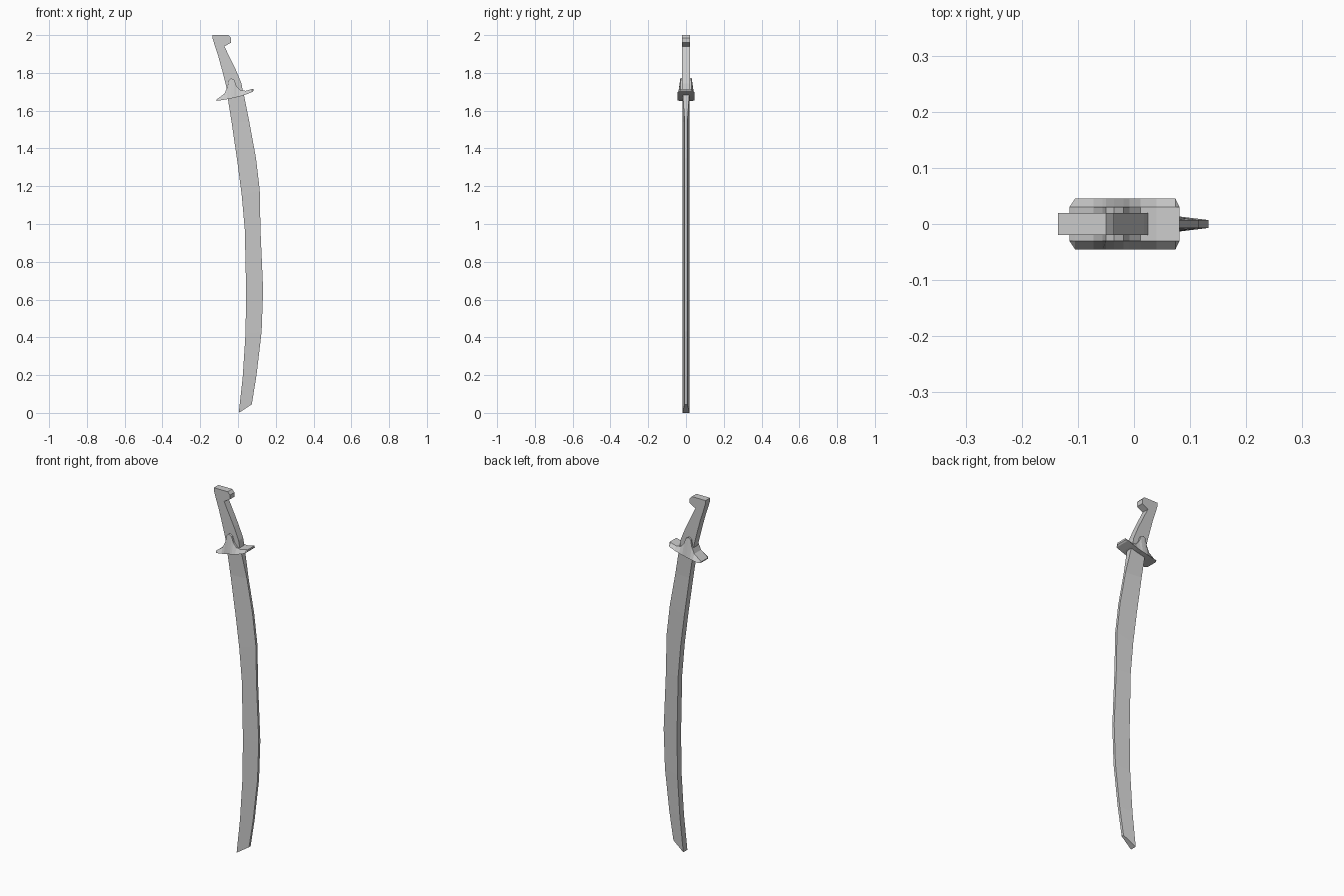
import bpy, bmesh


def loft(name, sections):
    """Skin four-sided sections; each is (xa, za, half_y_a, xb, zb, half_y_b)."""
    bm = bmesh.new()
    rings = []
    for xa, za, wa, xb, zb, wb in sections:
        rings.append([bm.verts.new(p) for p in
                      ((xa, -wa, za), (xb, -wb, zb), (xb, wb, zb), (xa, wa, za))])
    for r, s in zip(rings, rings[1:]):
        for i in range(4):
            j = (i + 1) % 4
            bm.faces.new((r[i], r[j], s[j], s[i]))
    bm.faces.new(rings[0])
    bm.faces.new(rings[-1])
    bmesh.ops.recalc_face_normals(bm, faces=bm.faces)
    mesh = bpy.data.meshes.new(name)
    bm.to_mesh(mesh)
    bm.free()
    obj = bpy.data.objects.new(name, mesh)
    bpy.context.collection.objects.link(obj)
    return obj


# Curved blade: thick inner edge, thin outer edge, (x, z) pairs from guard to tip
T, E = 0.018, 0.007
inner = [(-0.058, 1.69), (-0.034, 1.54), (-0.002, 1.32), (0.020, 1.15), (0.036, 0.97),
         (0.043, 0.65), (0.040, 0.42), (0.025, 0.19), (0.004, 0.0)]
outer = [(0.028, 1.70), (0.060, 1.54), (0.095, 1.35), (0.115, 1.18), (0.119, 0.97),
         (0.133, 0.65), (0.125, 0.43), (0.098, 0.20), (0.073, 0.045)]
loft("blade", [(*a, T, *b, T if i == 0 else E)
               for i, (a, b) in enumerate(zip(inner, outer))])

# Handle with a hooked pommel
H = 0.02
grip = [(-0.052, 1.68, 0.028, 1.69), (-0.065, 1.74, 0.018, 1.745),
        (-0.083, 1.81, -0.011, 1.815), (-0.105, 1.89, -0.045, 1.885),
        (-0.120, 1.935, -0.072, 1.94), (-0.126, 1.955, -0.037, 1.960),
        (-0.135, 1.985, -0.036, 1.985), (-0.135, 2.0, -0.050, 2.0)]
loft("handle", [(xa, za, H, xb, zb, H) for xa, za, xb, zb in grip])

# Guard: swept along x, wide below and narrow above, rising to a central peak
guard = [(-0.115, 1.652, 1.657, 0.030, 0.030), (-0.105, 1.653, 1.665, 0.045, 0.030),
         (-0.072, 1.658, 1.690, 0.045, 0.030), (-0.056, 1.661, 1.725, 0.045, 0.030),
         (-0.050, 1.662, 1.760, 0.045, 0.030), (-0.036, 1.665, 1.772, 0.045, 0.030),
         (-0.019, 1.669, 1.762, 0.045, 0.030), (-0.008, 1.671, 1.730, 0.045, 0.030),
         (0.012, 1.676, 1.708, 0.045, 0.030), (0.040, 1.685, 1.705, 0.045, 0.030),
         (0.074, 1.698, 1.714, 0.045, 0.030), (0.081, 1.705, 1.715, 0.030, 0.030)]
loft("guard", [(x, zb, wb, x, zt, wt) for x, zb, zt, wb, wt in guard])
